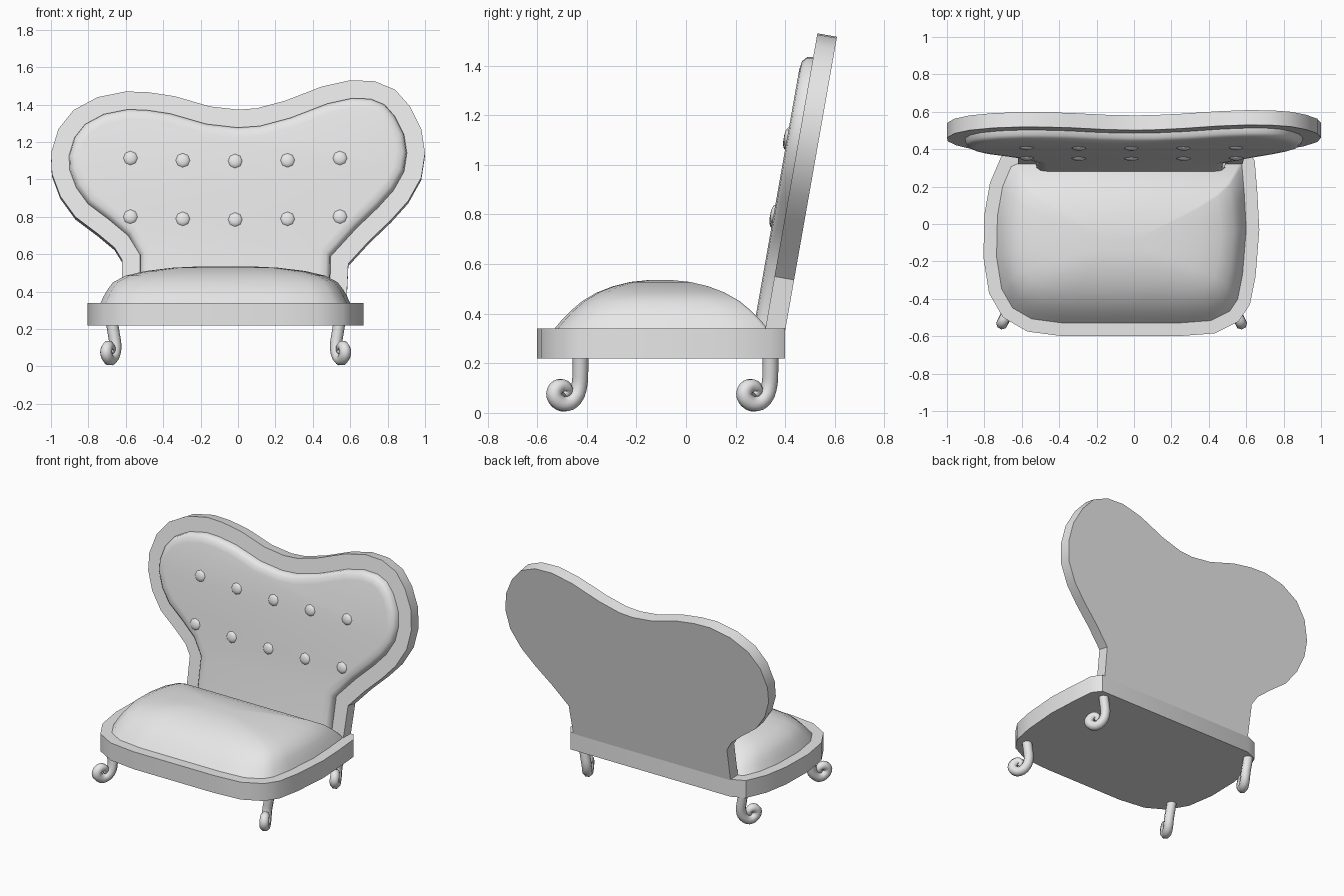
import bpy
import bmesh
import math
from mathutils import Vector, Matrix

cube = bpy.data.objects.get("Cube")
if cube:
    bpy.data.objects.remove(cube, do_unlink=True)

grey = bpy.data.materials.new("plain grey")
grey.use_nodes = True
grey.diffuse_color = (0.8, 0.8, 0.8, 1)
for node in grey.node_tree.nodes:
    if node.type == 'BSDF_PRINCIPLED':
        node.inputs["Base Color"].default_value = grey.diffuse_color


def finish(name, mesh, angle=38):
    """Link a mesh as a named part with smooth shading and sharp corners."""
    mesh.materials.clear()
    mesh.materials.append(grey)
    part = bpy.data.objects.new(name, mesh)
    bpy.context.collection.objects.link(part)
    bpy.ops.object.select_all(action='DESELECT')
    part.select_set(True)
    bpy.context.view_layer.objects.active = part
    bpy.ops.object.shade_smooth_by_angle(angle=math.radians(angle))
    return part


def from_bmesh(name, bm, angle=38):
    bmesh.ops.recalc_face_normals(bm, faces=bm.faces)
    mesh = bpy.data.meshes.new(name)
    bm.to_mesh(mesh)
    bm.free()
    return finish(name, mesh, angle)


def loft(name, rings, angle=38):
    """Skin a stack of closed rings and cap both ends."""
    bm = bmesh.new()
    loops = [[bm.verts.new(p) for p in ring] for ring in rings]
    for low, high in zip(loops, loops[1:]):
        for i in range(len(low)):
            bm.faces.new((low[i - 1], low[i], high[i], high[i - 1]))
    bm.faces.new(loops[0])
    bm.faces.new(loops[-1])
    return from_bmesh(name, bm, angle)


def inset(points, distance):
    """Offset a closed outline inward with mitred corners."""
    pts = [Vector(p) for p in points]
    area = sum(pts[i - 1].cross(pts[i]) for i in range(len(pts)))
    side = 1 if area > 0 else -1
    result = []
    for i, p in enumerate(pts):
        a = (p - pts[i - 1]).normalized()
        b = (pts[(i + 1) % len(pts)] - p).normalized()
        na = Vector((-a.y, a.x)) * side
        nb = Vector((-b.y, b.x)) * side
        result.append(p + (na + nb) * distance / (1 + na.dot(nb)))
    return result


# Seat base: rounded, slightly uneven plan
SEAT_TOP = 0.34
seat_plan = [
    (-.62, .40), (-.71, .36), (-.77, .22), (-.80, .05), (-.805, -.18),
    (-.775, -.37), (-.70, -.50), (-.57, -.575), (-.38, -.60), (.23, -.60),
    (.43, -.585), (.56, -.52), (.62, -.43), (.65, -.28), (.67, -.03),
    (.66, .16), (.645, .34), (.60, .40),
]
loft("seat_base", [[(x, y, z) for x, y in seat_plan] for z in (.22, SEAT_TOP)])

# Seat cushion: barrel dome made from shrinking rings
seat_outline = inset(seat_plan, 0.07)
middle = Vector((-.067, -.105))
dome = [(1, 1, SEAT_TOP), (.975, .93, .375), (.945, .85, .41), (.90, .74, .45),
        (.80, .60, .485), (.64, .45, .51), (.42, .28, .528), (.20, .12, .535)]
loft("seat_cushion", [
    [(middle.x + (p.x - middle.x) * sx, middle.y + (p.y - middle.y) * sy, z)
     for p in seat_outline] for sx, sy, z in dome], 45)

# Backrest: winged outline on a leaning plane
LEAN = math.radians(10)
normal = Vector((0, math.cos(LEAN), -math.sin(LEAN)))


def on_back(x, z, depth=0):
    """Point on the leaning front plane, pushed back by depth."""
    return Vector((x, .32 + math.tan(LEAN) * (z - SEAT_TOP), z)) + normal * depth


wings = [
    (-.62, SEAT_TOP), (-.62, .57), (-.66, .635), (-.75, .71), (-.87, .80),
    (-.95, .91), (-.995, 1.03), (-1, 1.14), (-.96, 1.27), (-.88, 1.37),
    (-.75, 1.44), (-.60, 1.47), (-.48, 1.466), (-.34, 1.445), (-.15, 1.39),
    (0, 1.373), (.10, 1.38), (.25, 1.42), (.45, 1.497), (.60, 1.53),
    (.73, 1.525), (.84, 1.48), (.92, 1.39), (.98, 1.27), (1, 1.14),
    (.98, 1.01), (.91, .885), (.82, .785), (.70, .67), (.59, .55),
    (.58, SEAT_TOP),
]
loft("backrest_frame", [[on_back(x, z, d) for x, z in wings] for d in (0, .08)])


# Backrest cushion: inset outline with a rolled edge
def padded_ring(distance, height):
    ring = inset(wings, distance)
    ring[0].y = ring[-1].y = SEAT_TOP - .01
    return [on_back(p.x, p.y, -height) for p in ring]


PAD = 0.047
loft("backrest_cushion", [padded_ring(d, h) for d, h in
                          ((.095, -.005), (.10, .025), (.12, .042), (.155, PAD))], 60)

# Buttons: two gently sagging rows of flattened domes
for row, height in (("upper", 1.09), ("lower", .777)):
    for column in range(5):
        step = column - 2
        centre = on_back(-.015 + step * .28, height + .004 * step * step, -PAD + .003)
        # keep the height as seen from the front
        bm = bmesh.new()
        bmesh.ops.create_uvsphere(bm, u_segments=8, v_segments=6, radius=.04)
        turn = Matrix.Rotation(math.pi / 2 - LEAN, 4, 'X')
        bmesh.ops.transform(bm, verts=bm.verts, matrix=(
            Matrix.Translation(centre) @ turn @ Matrix.Diagonal((1, 1, .42, 1))))
        from_bmesh(f"button_{row}_{column + 1}", bm, 60)

# Legs: tapered tubes curling forward and outward into a scroll
scroll = [(0, .25, 1), (0, .17, 1), (.004, .11, 1), (.022, .06, 1),
          (.058, .036, 1), (.092, .048, 1), (.106, .078, 1), (.09, .105, .95),
          (.064, .106, .85), (.053, .085, .7), (.066, .074, .5)]
CENTRE_X = -.066


def make_leg(name, side, y):
    curve = bpy.data.curves.new(name, 'CURVE')
    curve.dimensions = '3D'
    curve.bevel_depth = .032
    curve.bevel_resolution = 2
    curve.resolution_u = 3
    curve.use_fill_caps = True
    spline = curve.splines.new('BEZIER')
    spline.bezier_points.add(len(scroll) - 1)
    for point, (forward, z, size) in zip(spline.bezier_points, scroll):
        splay = .606 - .17 * (.22 - z) * (z > .1) - .02 * (z <= .1) + forward * .5
        point.co = (CENTRE_X + side * splay, y - forward, z)
        point.radius = size
        point.handle_left_type = point.handle_right_type = 'AUTO'
    helper = bpy.data.objects.new(name + "_path", curve)
    bpy.context.collection.objects.link(helper)
    bpy.context.view_layer.update()
    evaluated = helper.evaluated_get(bpy.context.evaluated_depsgraph_get())
    mesh = bpy.data.meshes.new_from_object(evaluated)
    bpy.data.objects.remove(helper, do_unlink=True)
    finish(name, mesh, 60)


for side, label in ((1, "left"), (-1, "right")):
    make_leg("front_leg_" + label, side, -.426)
    make_leg("rear_leg_" + label, side, .34)
